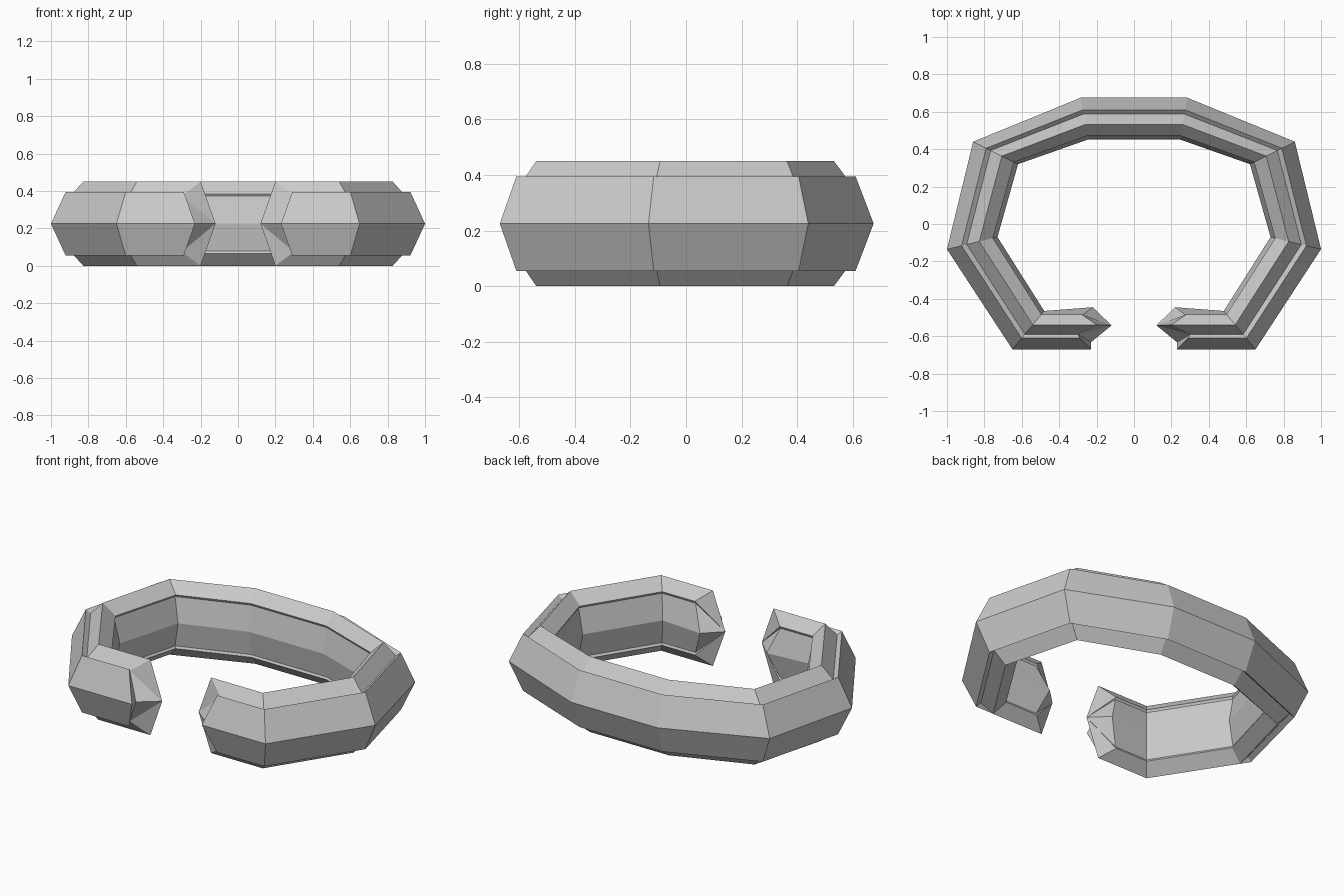
import bpy, bmesh

if "Cube" in bpy.data.objects:
    bpy.data.objects.remove(bpy.data.objects["Cube"])

MID = 0.225
# plan corners of the right half, from the open front end round to the back
outer = [(0.65, -0.67), (1.0, -0.135), (0.86, 0.44), (0.285, 0.675)]
inner = [(0.48, -0.465), (0.73, -0.07), (0.62, 0.32), (0.245, 0.452)]
# upper half of the section: outer-to-inner fraction, height, x where it ends, end y shift
half = [(0.0, 0.225, 0.23, 0), (0.29, 0.395, 0.29, 0), (0.39, 0.375, 0.30, 0),
        (0.64, 0.45, 0.20, 0), (0.91, 0.385, 0.28, 0), (0.88, 0.372, 0.28, 0),
        (1.0, 0.225, 0.22, 0.02)]
section = half + [(t, 2 * MID - z, e, s) for t, z, e, s in half[-2:0:-1]]
N = len(section)


def corner_loop(i):
    (ox, oy), (ix, iy) = outer[i], inner[i]
    return [(ox + (ix - ox) * t, oy + (iy - oy) * t, z) for t, z, e, s in section]


# stations round the ring: right half, then its mirror image
end = [(e, -0.67 + 0.205 * t + s, z) for t, z, e, s in section]
right = [end] + [corner_loop(i) for i in range(4)]
left = [[(-x, y, z) for x, y, z in loop] for loop in reversed(right)]

bm = bmesh.new()
rings = [[bm.verts.new(p) for p in loop] for loop in right + left]
for a, b in zip(rings, rings[1:]):
    for i in range(N):
        j = (i + 1) % N
        bm.faces.new((a[i], a[j], b[j], b[i]))

# pointed end caps, with the outer plate standing proud of the core
for ring, sx in ((rings[0], 1), (rings[-1], -1)):
    tip = bm.verts.new((0.12 * sx, -0.542, MID))
    back = bm.verts.new((0.23 * sx, -0.632, MID))
    bm.faces.new((ring[0], ring[1], ring[2], back))
    bm.faces.new((ring[0], back, ring[10], ring[11]))
    core = [back] + ring[2:11]
    for i in range(len(core)):
        bm.faces.new((tip, core[i], core[(i + 1) % len(core)]))

bmesh.ops.recalc_face_normals(bm, faces=bm.faces)
mesh = bpy.data.meshes.new("open_cuff")
bm.to_mesh(mesh)
bm.free()
bpy.context.collection.objects.link(bpy.data.objects.new("open_cuff", mesh))
